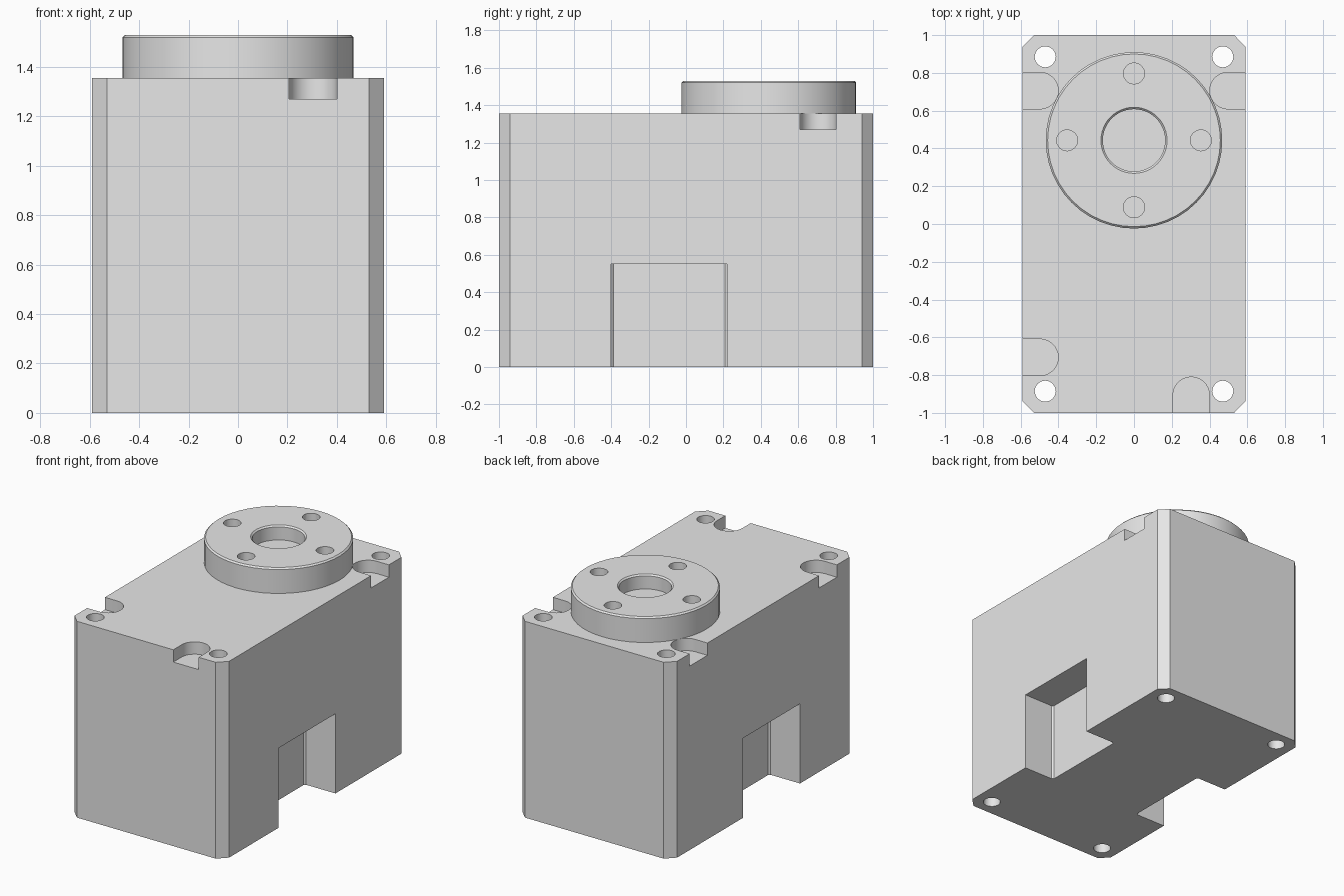
import bpy, bmesh
from math import pi, sin, cos, radians
from mathutils import Matrix

if "Cube" in bpy.data.objects:
    bpy.data.objects.remove(bpy.data.objects["Cube"], do_unlink=True)

grey = bpy.data.materials.new("plain_grey")
grey.use_nodes = True
grey.diffuse_color = (0.8, 0.8, 0.8, 1)
grey.node_tree.nodes["Principled BSDF"].inputs["Base Color"].default_value = (0.8, 0.8, 0.8, 1)

TOP = 1.355          # top of the housing
HALF_X = 0.59
HUB_Y, HUB_TOP = 0.443, 1.53


def finish(name, bm):
    bmesh.ops.recalc_face_normals(bm, faces=bm.faces)
    mesh = bpy.data.meshes.new(name)
    bm.to_mesh(mesh)
    bm.free()
    obj = bpy.data.objects.new(name, mesh)
    bpy.context.collection.objects.link(obj)
    mesh.materials.append(grey)
    return obj


def prism(name, outline, z0, z1):
    """Extrude a flat outline from z0 up to z1."""
    bm = bmesh.new()
    face = bm.faces.new([bm.verts.new((x, y, z0)) for x, y in outline])
    top = bmesh.ops.extrude_face_region(bm, geom=[face])["geom"]
    bmesh.ops.translate(bm, vec=(0, 0, z1 - z0),
                        verts=[v for v in top if isinstance(v, bmesh.types.BMVert)])
    return finish(name, bm)


def circle(x, y, r, n):
    return [(x + r * cos(2 * pi * i / n), y + r * sin(2 * pi * i / n)) for i in range(n)]


def slot(x, y, angle, r=0.097, n=14):
    """U outline whose round end is at x, y and whose open end runs along angle."""
    pts = [(r * cos(pi / 2 + pi * i / n), r * sin(pi / 2 + pi * i / n)) for i in range(n + 1)]
    pts += [(0.3, -r), (0.3, r)]
    c, s = cos(angle), sin(angle)
    return [(x + c * u - s * v, y + s * u + c * v) for u, v in pts]


def cut(obj, cutter):
    mod = obj.modifiers.new("cut", "BOOLEAN")
    mod.operation, mod.solver, mod.object = "DIFFERENCE", "EXACT", cutter
    bpy.context.view_layer.objects.active = obj
    bpy.ops.object.modifier_apply(modifier=mod.name)
    bpy.data.objects.remove(cutter, do_unlink=True)


# Housing: a block with chamfered upright corners
c = 0.06
corner = [(HALF_X, 1 - c), (HALF_X - c, 1)]
outline = corner + [(-x, y) for x, y in reversed(corner)]
outline += [(-x, -y) for x, y in outline]
housing = prism("housing", outline, 0, TOP)

# Side pockets, with small bevels at their inner corners
for side in (-1, 1):
    inner, b = HALF_X - 0.235, 0.012
    pocket = [(0.8, -0.4), (0.8, 0.22), (inner + b, 0.22), (inner, 0.22 - b),
              (inner, b - 0.4), (inner + b, -0.4)]
    cut(housing, prism("pocket_cutter", [(side * x, y) for x, y in pocket], -0.1, 0.55))

# Round-ended notches in the top edges
for x, y, angle in ((0.498, 0.706, 0), (-0.498, 0.706, pi),
                    (-0.498, -0.706, pi), (0.303, -0.907, -pi / 2)):
    cut(housing, prism("notch_cutter", slot(x, y, angle), 1.27, TOP + 0.1))

# Screw holes right through the corners
for sx in (-1, 1):
    for sy in (-1, 1):
        cut(housing, prism("screw_cutter", circle(sx * 0.47, sy * 0.885, 0.056, 16),
                           -0.1, TOP + 0.1))

# Hub: a turned disc with bevelled rims and a blind centre bore
floor, e = HUB_TOP - 0.1, 0.01
profile = [(0, floor), (0.165, floor), (0.165, HUB_TOP - e), (0.175, HUB_TOP),
           (0.457, HUB_TOP), (0.467, HUB_TOP - e), (0.467, TOP), (0, TOP)]
bm = bmesh.new()
verts = [bm.verts.new((r, 0, z)) for r, z in profile]
edges = [bm.edges.new(pair) for pair in zip(verts, verts[1:])]
bmesh.ops.spin(bm, geom=verts + edges, cent=(0, 0, 0), axis=(0, 0, 1),
               angle=2 * pi, steps=48, use_merge=True)
bmesh.ops.remove_doubles(bm, verts=bm.verts, dist=0.0001)
bmesh.ops.transform(bm, matrix=Matrix.Translation((0, HUB_Y, 0)), verts=bm.verts)
hub = finish("hub", bm)

# Four blind bolt holes around the hub
for i in range(4):
    a = i * pi / 2
    cut(hub, prism("bolt_cutter", circle(0.354 * cos(a), HUB_Y + 0.354 * sin(a), 0.056, 16),
                   floor, HUB_TOP + 0.1))

for obj in (housing, hub):
    bpy.ops.object.select_all(action="DESELECT")
    obj.select_set(True)
    bpy.context.view_layer.objects.active = obj
    bpy.ops.object.shade_smooth_by_angle(angle=radians(30))
